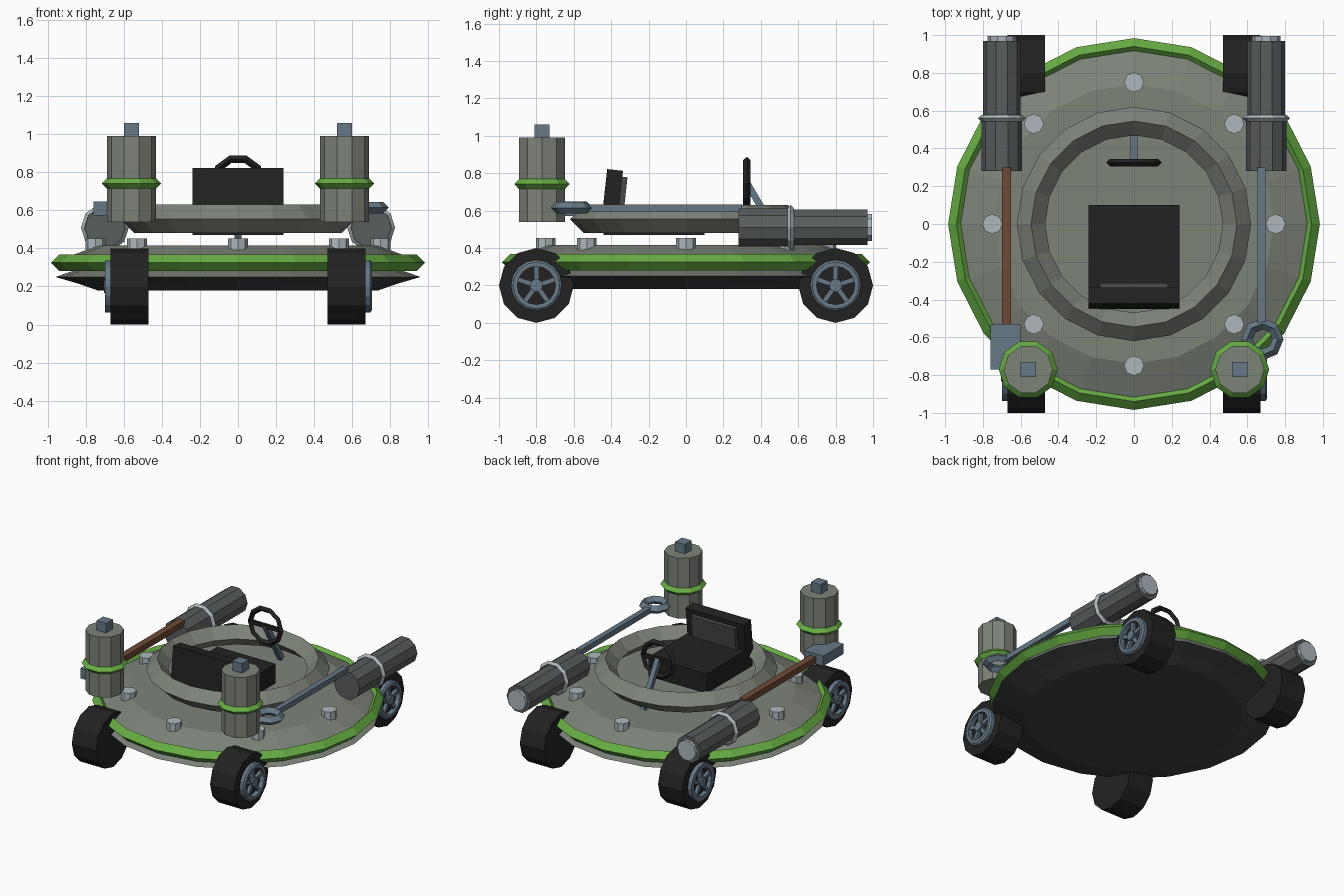
import bpy, bmesh, math
from mathutils import Matrix, Vector

if "Cube" in bpy.data.objects:
    bpy.data.objects.remove(bpy.data.objects["Cube"])


def lin(c):
    return c / 12.92 if c <= 0.04045 else ((c + 0.055) / 1.055) ** 2.4


def material(name, hexcode):
    m = bpy.data.materials.new(name)
    rgb = [lin(int(hexcode[i:i + 2], 16) / 255) for i in (0, 2, 4)]
    m.diffuse_color = (*rgb, 1)
    m.use_nodes = True
    m.node_tree.nodes["Principled BSDF"].inputs["Base Color"].default_value = m.diffuse_color
    return m


GREY = material("hull grey", "7d8379")
GREEN = material("trim green", "66ad42")
BLACK = material("rubber black", "222222")
DARK = material("underside dark", "404344")
PIPE = material("pipe grey", "595d5e")
STEEL = material("blue steel", "667986")
LIGHT = material("light metal", "adb7bb")
BROWN = material("wood brown", "6f4a37")
PAD = material("pad grey", "474949")

AXIS = {"z": Matrix(), "y": Matrix.Rotation(-math.pi / 2, 4, "X"),
        "x": Matrix.Rotation(math.pi / 2, 4, "Y")}


def lathe(name, profile, sides, mats, loc=(0, 0, 0), axis="z", closed=False, rule=None):
    """Spin an (r, z) profile; open profiles get flat end caps."""
    bm = bmesh.new()
    rings = [[bm.verts.new((r * math.cos(2 * math.pi * i / sides),
                            r * math.sin(2 * math.pi * i / sides), z)) for i in range(sides)]
             for r, z in profile]
    pairs = list(zip(rings, rings[1:] + rings[:1])) if closed else list(zip(rings, rings[1:]))
    for a, b in pairs:
        for i in range(sides):
            j = (i + 1) % sides
            bm.faces.new((a[i], a[j], b[j], b[i]))
    if not closed:
        bm.faces.new(rings[0][::-1])
        bm.faces.new(rings[-1])
    bmesh.ops.recalc_face_normals(bm, faces=bm.faces)
    if rule:
        for f in bm.faces:
            f.material_index = rule(f)
    bm.transform(Matrix.Translation(loc) @ AXIS[axis])
    return finish(name, bm, mats)


def finish(name, bm, mats):
    me = bpy.data.meshes.new(name)
    bm.to_mesh(me)
    bm.free()
    for m in (mats if isinstance(mats, list) else [mats]):
        me.materials.append(m)
    ob = bpy.data.objects.new(name, me)
    bpy.context.collection.objects.link(ob)
    return ob


def drum(name, r, a, b, sides, mat, loc, axis="z"):
    return lathe(name, [(r, a), (r, b)], sides, mat, loc, axis)


def ring(name, major, minor, sides, mat, loc, axis="z"):
    """Ring with a diamond cross-section."""
    prof = [(major + minor, 0), (major, minor), (major - minor, 0), (major, -minor)]
    return lathe(name, prof, sides, mat, loc, axis, closed=True)


def box(name, size, loc, mat, rot=0.0):
    bm = bmesh.new()
    bmesh.ops.create_cube(bm, size=1)
    bm.transform(Matrix.Translation(loc) @ Matrix.Rotation(rot, 4, "X") @ Matrix.Diagonal((*size, 1)))
    return finish(name, bm, mat)


def rod(name, p, q, width, mat):
    p, q = Vector(p), Vector(q)
    d = q - p
    bm = bmesh.new()
    bmesh.ops.create_cube(bm, size=1)
    bm.transform(Matrix.Translation((p + q) / 2) @ d.to_track_quat("Z", "Y").to_matrix().to_4x4()
                 @ Matrix.Diagonal((width, width, d.length, 1)))
    return finish(name, bm, mat)


# Saucer hull: dark underside, sharp flange, sloped deck
lathe("hull", [(0.74, 0.18), (0.84, 0.215), (0.96, 0.25), (0.86, 0.285), (0.92, 0.345),
               (0.74, 0.415)], 20, [GREY, DARK],
      rule=lambda f: 1 if f.normal.z < -0.1 and f.calc_center_median().z < 0.25 else 0)
ring("rim_trim", 0.94, 0.044, 20, GREEN, (0, 0, 0.325))
ring("cockpit_ring", 0.545, 0.075, 20, GREY, (0, 0, 0.555))

# Deck bolts
for k in range(8):
    t = k * math.pi / 4
    drum("deck_bolt", 0.053, 0.38, 0.453, 8, LIGHT, (0.75 * math.cos(t), 0.75 * math.sin(t), 0))

# Wheels with five-spoke rims on the outer side
for sx in (-1, 1):
    for sy in (-1, 1):
        y, z = 0.8 * sy, 0.2
        drum("tyre", 0.2, -0.1, 0.1, 12, BLACK, (0.57 * sx, y, z), "x")
        lathe("wheel_rim", [(0.137, -0.02), (0.137, 0.015), (0.125, 0.025), (0.102, 0.025),
                            (0.102, -0.02)], 16, STEEL, (0.68 * sx, y, z), "x", closed=True)
        drum("wheel_hub", 0.035, -0.025, 0.025, 10, STEEL, (0.68 * sx, y, z), "x")
        for k in range(5):
            t = math.pi / 2 + k * 2 * math.pi / 5
            rod("wheel_spoke", (0.68 * sx, y, z),
                (0.68 * sx, y + 0.11 * math.cos(t), z + 0.11 * math.sin(t)), 0.026, STEEL)

for sx in (-1, 1):
    # Front canisters
    x, y = 0.56 * sx, -0.77
    drum("canister", 0.13, 0.54, 0.99, 10, GREY, (x, y, 0))
    ring("canister_band", 0.13, 0.026, 10, GREEN, (x, y, 0.742))
    box("canister_cap", (0.08, 0.08, 0.08), (x, y, 1.02), STEEL)
    # Rear pipes
    x, z = 0.70 * sx, 0.51
    lathe("rear_pipe", [(0.107, 0.28), (0.107, 0.56), (0.1, 0.56), (0.1, 0.97)], 10, PIPE,
          (x, 0, z), "y")
    drum("pipe_end", 0.075, 0.95, 0.995, 10, LIGHT, (x, 0, z), "y")
    ring("pipe_band", 0.108, 0.018, 10, LIGHT, (x, 0.56, z), "y")

# Hammer on the left
box("hammer_handle", (0.05, 0.84, 0.045), (-0.675, -0.12, 0.603), BROWN)
box("hammer_head", (0.16, 0.24, 0.075), (-0.68, -0.65, 0.61), STEEL)

# Wrench on the right
box("wrench_shaft", (0.04, 0.83, 0.04), (0.675, -0.115, 0.612), STEEL)
ring("wrench_head", 0.082, 0.03, 8, STEEL, (0.68, -0.61, 0.615))

# Seat with leaning back and pad
box("seat_base", (0.48, 0.54, 0.145), (0, -0.17, 0.543), BLACK)
box("seat_back", (0.48, 0.085, 0.25), (0, -0.393, 0.693), BLACK, -0.11)
box("seat_pad", (0.36, 0.03, 0.17), (0, -0.337, 0.695), PAD, -0.11)

# Steering wheel and column
ring("steering_wheel", 0.127, 0.02, 10, BLACK, (0, 0.325, 0.748), "y")
box("steering_bar", (0.24, 0.02, 0.03), (0, 0.325, 0.748), BLACK)
rod("steering_column", (0, 0.325, 0.75), (0, 0.505, 0.44), 0.036, STEEL)
